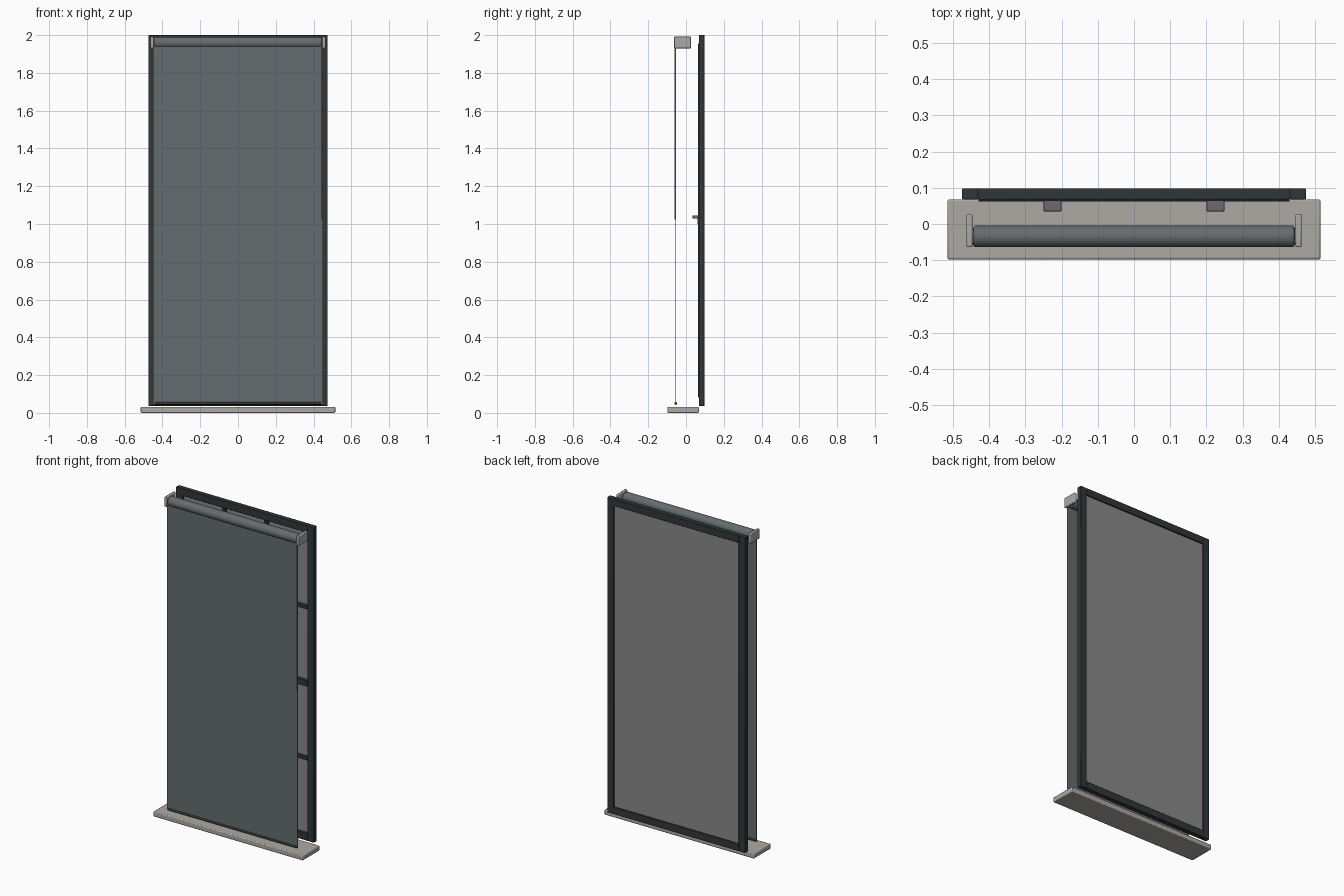
import bpy, math

if "Cube" in bpy.data.objects:
    bpy.data.objects.remove(bpy.data.objects["Cube"])


def mat(name, rgb):
    m = bpy.data.materials.new(name)
    m.diffuse_color = (*rgb, 1)
    m.use_nodes = True
    m.node_tree.nodes["Principled BSDF"].inputs["Base Color"].default_value = m.diffuse_color
    return m


DARK = mat("dark_paint", (0.03, 0.038, 0.04))
FABRIC = mat("blind_fabric", (0.13, 0.15, 0.155))
STONE = mat("sill_stone", (0.42, 0.40, 0.37))
METAL = mat("grey_metal", (0.4, 0.4, 0.4))
LOCK = mat("lock_metal", (0.15, 0.14, 0.16))
GLASS = mat("glass", (0.25, 0.25, 0.25))


def finish(o, name, m, bevel=0, segs=2):
    o.name = name
    if m:
        o.data.materials.append(m)
    if bevel:
        b = o.modifiers.new("bevel", 'BEVEL')
        b.width, b.segments, b.limit_method = bevel, segs, 'ANGLE'
        bpy.ops.object.shade_smooth_by_angle(angle=math.radians(40))
    return o


def box(name, x, y, z, m=None, bevel=0, segs=2):
    """Box from (min, max) ranges along each axis."""
    c = [(a + b) / 2 for a, b in (x, y, z)]
    bpy.ops.mesh.primitive_cube_add(size=1, location=c)
    o = bpy.context.object
    o.scale = [b - a for a, b in (x, y, z)]
    bpy.ops.object.transform_apply(location=False, rotation=False, scale=True)
    return finish(o, name, m, bevel, segs)


def rod(name, r, length, loc, m, along_x=True, bevel=0, verts=32):
    rot = (0, math.pi / 2, 0) if along_x else (0, 0, 0)
    bpy.ops.mesh.primitive_cylinder_add(vertices=verts, radius=r, depth=length,
                                        location=loc, rotation=rot)
    o = finish(bpy.context.object, name, m, bevel, 3)
    bpy.ops.object.shade_smooth_by_angle(angle=math.radians(40))
    return o


# Sill
box("sill", (-0.515, 0.515), (-0.098, 0.068), (0, 0.032), STONE, 0.005)

# Outer window frame
FY, Z0, Z1, W = (0.068, 0.098), 0.037, 2.0, 0.045
for s, side in ((-1, "left"), (1, "right")):
    box("frame_" + side, sorted((s * 0.43, s * 0.475)), FY, (Z0, Z1), DARK, 0.003)
box("frame_bottom", (-0.432, 0.432), FY, (Z0, Z0 + W), DARK, 0.003)
box("frame_top", (-0.432, 0.432), FY, (Z1 - W, Z1), DARK, 0.003)

# Glass pane and glazing bars on the room side
box("glass", (-0.432, 0.432), (0.084, 0.09), (0.08, 1.957), GLASS)
BY = (0.064, 0.084)
for i, x in enumerate((-0.145, 0.145)):
    box(f"vertical_bar_{i}", (x - 0.01, x + 0.01), BY, (0.082, 1.955), DARK)
for i, z in enumerate((0.55, 1.49)):
    box(f"horizontal_bar_{i}", (-0.43, 0.43), BY, (z - 0.01, z + 0.01), DARK)
box("meeting_rail", (-0.43, 0.43), (0.062, 0.084), (1.0, 1.035), DARK)

# Sash locks on the meeting rail
for s in (-1, 1):
    box("sash_lock", (s * 0.225 - 0.025, s * 0.225 + 0.025), (0.035, 0.066),
        (1.028, 1.045), LOCK, 0.002)

# Roller blind: tube, end brackets, fabric, hem bar and pull cord
RY, RZ = -0.034, 1.96
rod("roller_tube", 0.03, 0.888, (0, RY, RZ), FABRIC, bevel=0.008, verts=40)
for s in (-1, 1):
    box("roller_bracket", sorted((s * 0.446, s * 0.463)), (-0.064, 0.027),
        (1.93, 1.992), METAL, 0.004)
box("fabric", (-0.45, 0.45), (-0.0555, -0.0525), (0.045, 1.96), FABRIC)
rod("hem_bar", 0.007, 0.88, (0, -0.054, 0.05), DARK, verts=16)
rod("pull_cord", 0.004, 0.92, (0.44, -0.057, 1.485), METAL, along_x=False, verts=12)
